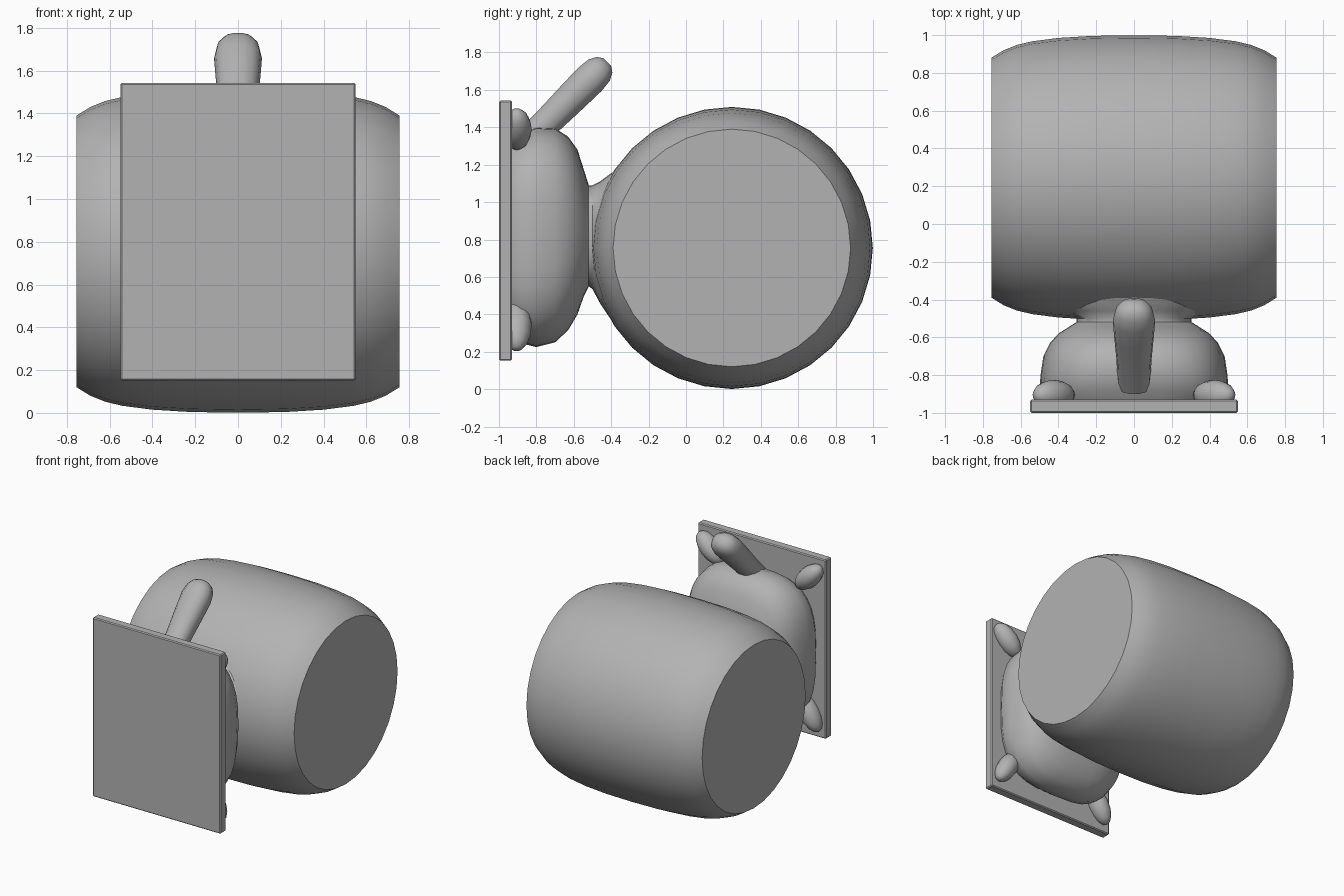
import bpy, bmesh, math
from mathutils import Vector, Matrix

if "Cube" in bpy.data.objects:
    bpy.data.objects.remove(bpy.data.objects["Cube"])

grey = bpy.data.materials.new("plain_grey")
grey.diffuse_color = (0.45, 0.45, 0.45, 1)
grey.use_nodes = True
grey.node_tree.nodes["Principled BSDF"].inputs["Base Color"].default_value = grey.diffuse_color


def finish(name, bm, angle=35):
    """Turn a bmesh into a shaded object."""
    bmesh.ops.recalc_face_normals(bm, faces=bm.faces)
    mesh = bpy.data.meshes.new(name)
    bm.to_mesh(mesh)
    bm.free()
    mesh.materials.append(grey)
    obj = bpy.data.objects.new(name, mesh)
    bpy.context.collection.objects.link(obj)
    bpy.ops.object.select_all(action='DESELECT')
    obj.select_set(True)
    bpy.context.view_layer.objects.active = obj
    bpy.ops.object.shade_smooth_by_angle(angle=math.radians(angle))
    return obj


def oval(centre, u, v, n=32, power=2.0):
    """Superellipse ring spanned by the half-axes u and v."""
    pts = []
    for i in range(n):
        a = 2 * math.pi * i / n
        c, s = math.cos(a), math.sin(a)
        cu = math.copysign(abs(c) ** (2 / power), c)
        sv = math.copysign(abs(s) ** (2 / power), s)
        pts.append(Vector(centre) + Vector(u) * cu + Vector(v) * sv)
    return pts


def loft(name, rings, angle=35):
    """Skin a row of rings and cap both ends."""
    bm = bmesh.new()
    loops = [[bm.verts.new(p) for p in ring] for ring in rings]
    n = len(loops[0])
    for a, b in zip(loops, loops[1:]):
        for i in range(n):
            j = (i + 1) % n
            bm.faces.new((a[i], a[j], b[j], b[i]))
    bm.faces.new(loops[0])
    bm.faces.new(loops[-1])
    return finish(name, bm, angle)


# Barrel lying along x, swelling towards the middle
half = [(0.755, 0.635), (0.69, 0.675), (0.62, 0.703), (0.54, 0.722),
        (0.40, 0.74), (0.22, 0.751)]
profile = [(-x, r) for x, r in half] + [(0, 0.754)] + [(x, r) for x, r in half[::-1]]
loft("barrel", [oval((x, 0.245, 0.755), (0, r, 0), (0, 0, r)) for x, r in profile])

# Rounded body with a pinched neck flaring into the barrel:
# y, half width, bottom, top, squareness
sections = [(-0.94, 0.46, 0.29, 1.33, 3.0), (-0.88, 0.50, 0.245, 1.37, 3.0),
            (-0.80, 0.495, 0.225, 1.40, 2.9), (-0.70, 0.48, 0.25, 1.395, 2.8),
            (-0.63, 0.445, 0.315, 1.35, 2.7), (-0.58, 0.40, 0.40, 1.28, 2.6),
            (-0.545, 0.345, 0.50, 1.17, 2.5), (-0.52, 0.305, 0.55, 1.09, 2.5),
            (-0.50, 0.305, 0.535, 1.09, 2.5), (-0.46, 0.37, 0.46, 1.11, 2.4),
            (-0.40, 0.46, 0.37, 1.155, 2.2), (-0.33, 0.46, 0.33, 1.18, 2.2)]
loft("body_and_neck", [oval((0, y, (lo + hi) / 2), (w, 0, 0), (0, 0, (hi - lo) / 2), 36, p)
                       for y, w, lo, hi, p in sections], 50)

# Stubby tail leaning back over the neck: distance along, half width, half depth
axis = Vector((0, 1, 1)).normalized()
normal = Vector((0, -1, 1)).normalized()
tail = [(-0.05, 0.088, 0.08), (0.12, 0.092, 0.08), (0.30, 0.105, 0.087),
        (0.42, 0.112, 0.09), (0.49, 0.10, 0.082), (0.53, 0.075, 0.06),
        (0.55, 0.035, 0.03)]
start = Vector((0, -0.81, 1.36))
loft("tail", [oval(start + axis * t, (w, 0, 0), normal * d, 14, 2.3)
              for t, w, d in tail], 50)

# Four paws reaching for the corners of the panel
for side, side_name in ((-1, "left"), (1, "right")):
    for z, length, tilt, level in ((1.39, 0.14, 45, "upper"), (0.34, 0.155, 148, "lower")):
        bm = bmesh.new()
        place = (Matrix.Translation((side * 0.425, -0.905, z))
                 @ Matrix.Rotation(math.radians(side * tilt), 4, 'Y')
                 @ Matrix.Diagonal((0.075, 0.08, length, 1)))
        bmesh.ops.create_uvsphere(bm, u_segments=12, v_segments=8, radius=1, matrix=place)
        finish(f"{level}_{side_name}_paw", bm, 60)

# Flat front panel with slightly softened edges
bm = bmesh.new()
bmesh.ops.create_cube(bm, size=1, matrix=Matrix.Translation((0, -0.965, 0.847))
                      @ Matrix.Diagonal((1.10, 0.07, 1.39, 1)))
bmesh.ops.bevel(bm, geom=bm.edges[:], offset=0.007, segments=1, affect='EDGES')
finish("front_panel", bm, 30)
